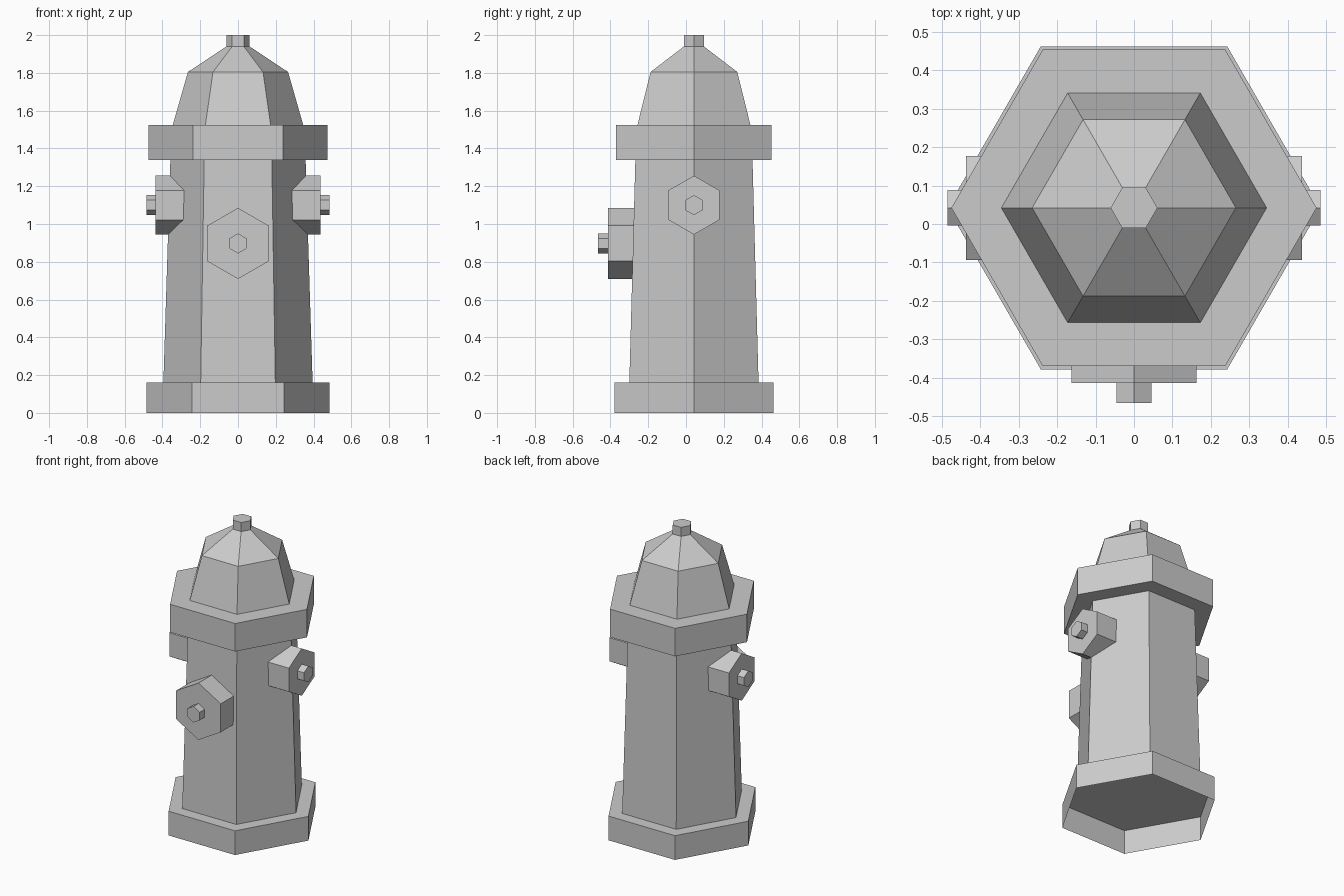
import bpy, bmesh, math
from mathutils import Matrix, Vector

if "Cube" in bpy.data.objects:
    bpy.data.objects.remove(bpy.data.objects["Cube"])

CY = 0.042  # the barrel axis sits slightly behind the origin


def hex_loft(name, rings, matrix, cap_start=True, cap_end=True, turn=0.0):
    """Six-sided flat-faced solid through (radius, height) rings along local z."""
    bm = bmesh.new()
    loops = []
    for r, h in rings:
        angles = [turn + i * math.pi / 3 for i in range(6)]
        loops.append([bm.verts.new((r * math.cos(a), r * math.sin(a), h)) for a in angles])
    for lo, hi in zip(loops, loops[1:]):
        for i in range(6):
            j = (i + 1) % 6
            bm.faces.new((lo[i], lo[j], hi[j], hi[i]))
    if cap_start:
        bm.faces.new(loops[0][::-1])
    if cap_end:
        bm.faces.new(loops[-1])
    bm.transform(matrix)
    mesh = bpy.data.meshes.new(name)
    bm.to_mesh(mesh)
    bm.free()
    obj = bpy.data.objects.new(name, mesh)
    bpy.context.collection.objects.link(obj)
    return obj


upright = Matrix.Translation((0, CY, 0))

# Base flange, open underneath
hex_loft("base_flange", [(0.485, 0), (0.485, 0.16), (0.395, 0.16)], upright, False, False)

# Tapered barrel
hex_loft("barrel", [(0.395, 0.16), (0.358, 1.34)], upright, True, False)

# Collar under the bonnet
hex_loft("collar", [(0.358, 1.34), (0.475, 1.34), (0.475, 1.525), (0.345, 1.525)],
         upright, False, False)

# Bonnet with operating nut on top
hex_loft("bonnet", [(0.345, 1.525), (0.265, 1.805), (0.061, 1.94)], upright, False, False)
hex_loft("top_nut", [(0.061, 1.94), (0.061, 2.0)], upright, False, True)


def outlet(name, direction, centre, radius, start, face, tip):
    """Hexagonal outlet cap and its nut, with a corner pointing up."""
    axis = Vector(direction)
    up = Vector((0, 0, 1))
    side = up.cross(axis)
    m = Matrix((up, side, axis)).transposed()
    if m.determinant() < 0:
        m = Matrix((up, -side, axis)).transposed()
    m = Matrix.Translation(centre) @ m.to_4x4()
    hex_loft(name + "_cap", [(radius, start), (radius, face)], m, False, True)
    hex_loft(name + "_nut", [(0.053, face), (0.053, tip)], m, False, True)


# Front and side outlets
outlet("front_outlet", (0, -1, 0), (0, 0, 0.897), 0.188, 0.26, 0.413, 0.465)
for label, s in (("right_outlet", 1), ("left_outlet", -1)):
    outlet(label, (s, 0, 0), (0, CY, 1.10), 0.156, 0.27, 0.437, 0.485)
